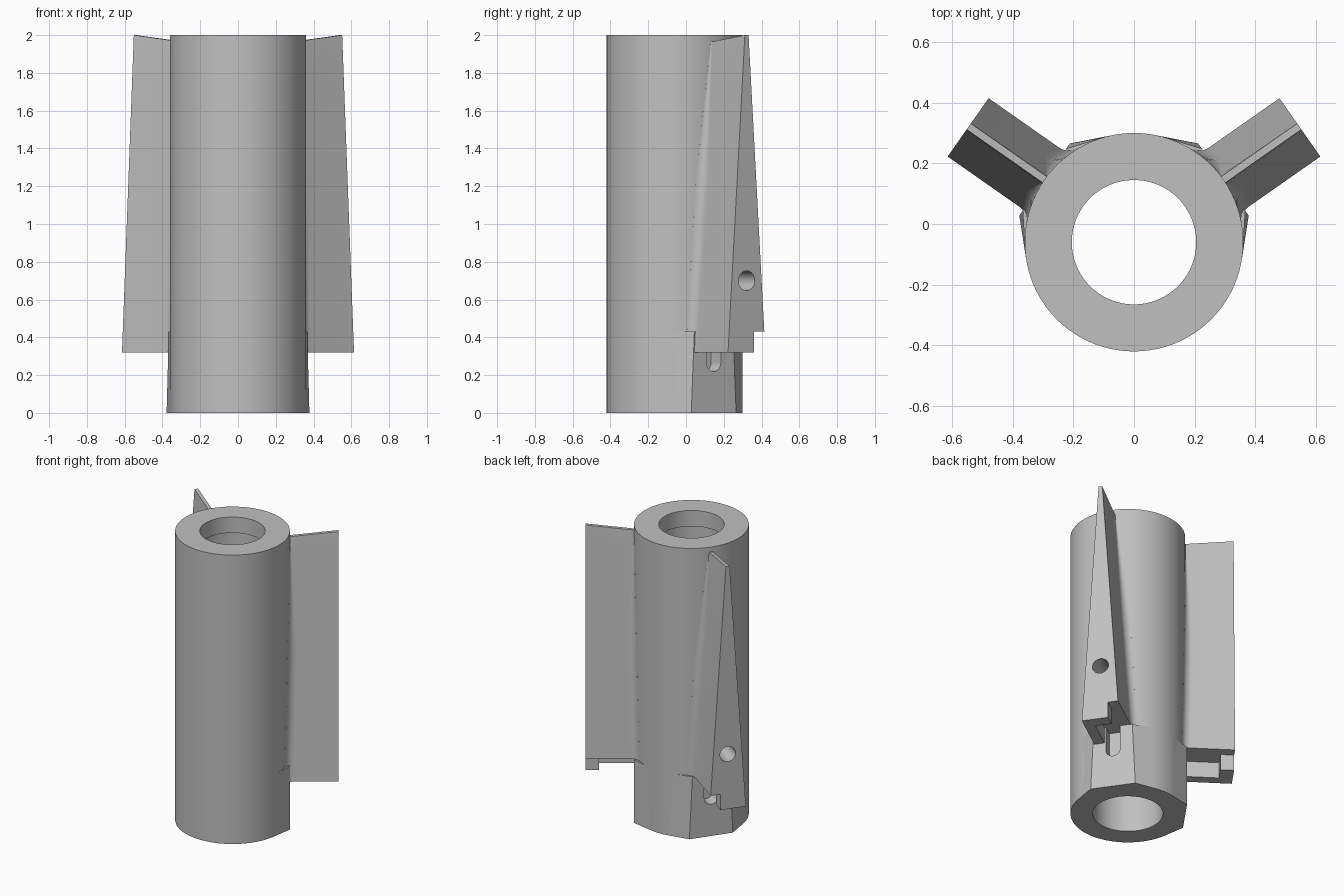
import bpy
import bmesh
from math import sqrt, atan, atan2, sin, cos, pi, radians

cube = bpy.data.objects.get("Cube")
if cube:
    bpy.data.objects.remove(cube, do_unlink=True)

grey = bpy.data.materials.new("plain grey")
grey.use_nodes = True
COLOUR = (0.53, 0.53, 0.53, 1)
grey.diffuse_color = COLOUR
grey.node_tree.nodes["Principled BSDF"].inputs["Base Color"].default_value = COLOUR

R = 0.36            # tube outer radius
AXIS_Y = -0.06      # tube axis offset
TIP = 0.665         # radial reach of the fins
FOOT, STEP = 0.32, 0.43
CA, SA = cos(radians(35)), sin(radians(35))


def place(side, u, v, z):
    """Radial / sideways / height fin coordinates to model space."""
    return side * (CA * u - SA * v), AXIS_Y + SA * u + CA * v, z


def loft(name, rings, closed=False):
    """Skin a stack of equal rings; cap the ends, or join last to first."""
    bm = bmesh.new()
    rows = [[bm.verts.new(p) for p in ring] for ring in rings]
    pairs = list(zip(rows, rows[1:]))
    if closed:
        pairs.append((rows[-1], rows[0]))
    else:
        bm.faces.new(rows[0])
        bm.faces.new(rows[-1])
    n = len(rows[0])
    for a, b in pairs:
        for i in range(n):
            j = (i + 1) % n
            bm.faces.new((a[i], a[j], b[j], b[i]))
    bmesh.ops.recalc_face_normals(bm, faces=bm.faces)
    mesh = bpy.data.meshes.new(name)
    bm.to_mesh(mesh)
    bm.free()
    mesh.materials.append(grey)
    obj = bpy.data.objects.new(name, mesh)
    bpy.context.collection.objects.link(obj)
    return obj


def box(side, u0, u1, v0, v1, z0, z1):
    ring = ((u0, v0), (u1, v0), (u1, v1), (u0, v1))
    return loft("cutter", [[place(side, u, v, z) for u, v in ring] for z in (z0, z1)])


def rod(side, u0, u1, z, r, n=32):
    turn = [2 * pi * i / n for i in range(n)]
    return loft("cutter", [[place(side, u, r * cos(a), z + r * sin(a)) for a in turn]
                           for u in (u0, u1)])


def cut(objects, cutters):
    for obj in objects:
        bpy.context.view_layer.objects.active = obj
        for c in cutters:
            mod = obj.modifiers.new("cut", 'BOOLEAN')
            mod.operation, mod.solver, mod.object = 'DIFFERENCE', 'EXACT', c
            bpy.ops.object.modifier_apply(modifier=mod.name)
    for c in cutters:
        bpy.data.objects.remove(c, do_unlink=True)


def fin_section(side, t):
    """Fin outline at height fraction t, with a fillet blending into the tube."""
    z = FOOT + t * (2 - FOOT)
    h = 0.121 - 0.109 * t
    r = 0.06 * max(0.08, min(1, (2 - z) / 0.8))
    uc, vc = sqrt((R + r) ** 2 - (h + r) ** 2), h + r
    start = atan2(vc, uc) + pi
    half = [(0.28, vc * R / (R + r))]
    for i in range(9):
        a = start + (1.5 * pi - start) * i / 8
        half.append((uc + r * cos(a), vc + r * sin(a)))
    half.append((TIP, h))
    outline = half + [(u, -v) for u, v in reversed(half)]
    # The top edge rises towards the tip
    drop = 0.035 if t == 1 else 0
    return [place(side, u, v, z - drop * min(1, (TIP - u) / (TIP - R))) for u, v in outline]


def pad_section(side, z, v):
    """Flat facing with sides running tangent to the tube."""
    a = 2 * atan(v / R)
    ring = ((R, -v), (R, v), (R * cos(a), R * sin(a)), (R * cos(a), -R * sin(a)))
    return [place(side, pu, pv, z) for pu, pv in ring]


# Tube with a wider bore below the top lip
profile = ((R, 0), (R, 2), (0.205, 2), (0.205, 1.89), (0.22, 1.89), (0.22, 0))
SEG = 96
tube = loft("tube", [[(r * cos(2 * pi * i / SEG), AXIS_Y + r * sin(2 * pi * i / SEG), z)
                      for i in range(SEG)] for r, z in profile], closed=True)
parts = [tube]

for side, label in ((1, "left"), (-1, "right")):
    fin = loft(label + "_fin", [fin_section(side, i / 24) for i in range(25)])
    pad = loft(label + "_pad", [pad_section(side, 0, 0.145), pad_section(side, STEP, 0.125)])
    # Rear step, underside pocket and round hole in the tip
    cut([fin], [box(side, 0.2, 0.8, 0.048, 0.3, 0.2, STEP),
                box(side, 0.2, 0.58, -0.055, 0.2, 0.2, STEP),
                rod(side, 0.48, 0.8, 0.7, 0.052)])
    # Round-bottomed slot in the pad
    cut([pad, tube], [rod(side, 0.27, 0.5, 0.265, 0.046),
                      box(side, 0.27, 0.5, -0.046, 0.046, 0.265, STEP + 0.01)])
    parts += [fin, pad]

bpy.ops.object.select_all(action='DESELECT')
for part in parts:
    part.select_set(True)
bpy.context.view_layer.objects.active = tube
bpy.ops.object.shade_smooth_by_angle(angle=radians(30))
